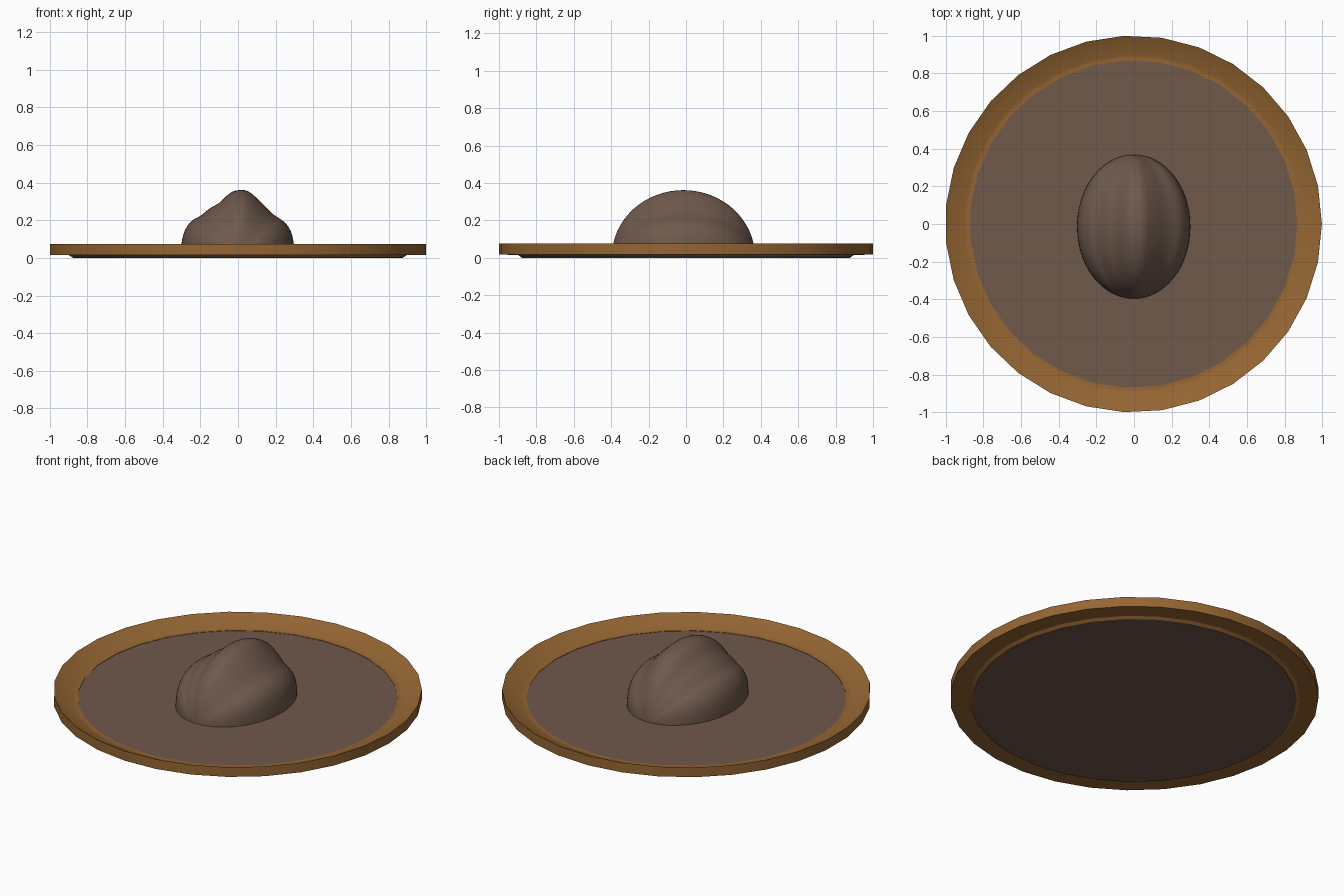
import bpy, bmesh, math
from mathutils import Vector

if "Cube" in bpy.data.objects:
    bpy.data.objects.remove(bpy.data.objects["Cube"])

SIDES = 31
CX = -0.0025  # odd-sided ring, shifted so its bounds are centred


def material(name, rgb):
    m = bpy.data.materials.new(name)
    m.diffuse_color = (*rgb, 1)
    m.use_nodes = True
    m.node_tree.nodes["Principled BSDF"].inputs["Base Color"].default_value = m.diffuse_color
    return m


brown = material("warm brown", (0.30, 0.132, 0.033))
felt = material("grey brown", (0.16, 0.10, 0.073))


def make(name, bm, mat, angle):
    bmesh.ops.recalc_face_normals(bm, faces=bm.faces[:])
    me = bpy.data.meshes.new(name)
    bm.to_mesh(me)
    bm.free()
    me.materials.append(mat)
    ob = bpy.data.objects.new(name, me)
    bpy.context.collection.objects.link(ob)
    bpy.ops.object.select_all(action='DESELECT')
    ob.select_set(True)
    bpy.context.view_layer.objects.active = ob
    bpy.ops.object.shade_smooth_by_angle(angle=math.radians(angle))
    return ob


def ring(bm, r, z):
    return [bm.verts.new((CX + r * math.cos(math.tau * i / SIDES),
                          r * math.sin(math.tau * i / SIDES), z)) for i in range(SIDES)]


def bridge(bm, a, b):
    for i in range(SIDES):
        j = (i + 1) % SIDES
        bm.faces.new((a[i], a[j], b[j], b[i]))


# Rim: sloped inside, upright outside, stepped underneath
profile = [(1.001, 0.075), (1.001, 0.017), (0.90, 0.015), (0.882, 0.003),
           (0.87, 0.003), (0.87, 0.024), (0.885, 0.024), (0.90, 0.026)]
bm = bmesh.new()
rings = [ring(bm, r, z) for r, z in profile]
for k, a in enumerate(rings):
    bridge(bm, a, rings[(k + 1) % len(rings)])
make("brim_edge", bm, brown, 20)

# Flat disc inside the rim
bm = bmesh.new()
low, high = ring(bm, 0.88, 0.0), ring(bm, 0.88, 0.022)
bridge(bm, low, high)
bm.faces.new(low)
bm.faces.new(high)
make("brim_disc", bm, felt, 20)

# Crown: ridged cross-section swept front to back, scaled by an ellipse
section = [Vector(p) for p in (
    (-0.303, 0.0), (-0.30, 0.075), (-0.282, 0.145), (-0.245, 0.195), (-0.20, 0.222),
    (-0.15, 0.262), (-0.10, 0.292), (-0.045, 0.343), (0.0, 0.36), (0.055, 0.354),
    (0.12, 0.298), (0.185, 0.232), (0.245, 0.19), (0.28, 0.14), (0.296, 0.075), (0.30, 0.0))]


def smooth_path(pts, steps):
    out = []
    for i in range(len(pts) - 1):
        p0, p1, p2 = pts[max(i - 1, 0)], pts[i], pts[i + 1]
        p3 = pts[min(i + 2, len(pts) - 1)]
        for s in range(steps):
            t = s / steps
            out.append(0.5 * (2 * p1 + (p2 - p0) * t + (2 * p0 - 5 * p1 + 4 * p2 - p3) * t * t
                              + (3 * p1 - p0 - 3 * p2 + p3) * t ** 3))
    return out + [pts[-1]]


path = smooth_path(section, 3)
bm = bmesh.new()
SLICES, LENGTH, CY = 32, 0.383, -0.014
front = bm.verts.new((0, CY - LENGTH, 0.005))
back = bm.verts.new((0, CY + LENGTH, 0.005))
rows = []
for k in range(1, SLICES):
    t = math.pi * k / SLICES
    s = math.sin(t)
    rows.append([bm.verts.new((p.x * s, CY - LENGTH * math.cos(t), 0.005 + s * p.y * 0.986))
                 for p in path])
for a, b in zip(rows, rows[1:]):
    for i in range(len(path) - 1):
        bm.faces.new((a[i], a[i + 1], b[i + 1], b[i]))
for tip, row in ((front, rows[0]), (back, rows[-1])):
    for i in range(len(path) - 1):
        bm.faces.new((tip, row[i], row[i + 1]))
bm.faces.new([front] + [r[0] for r in rows] + [back] + [r[-1] for r in reversed(rows)])
make("crown", bm, felt, 60)
